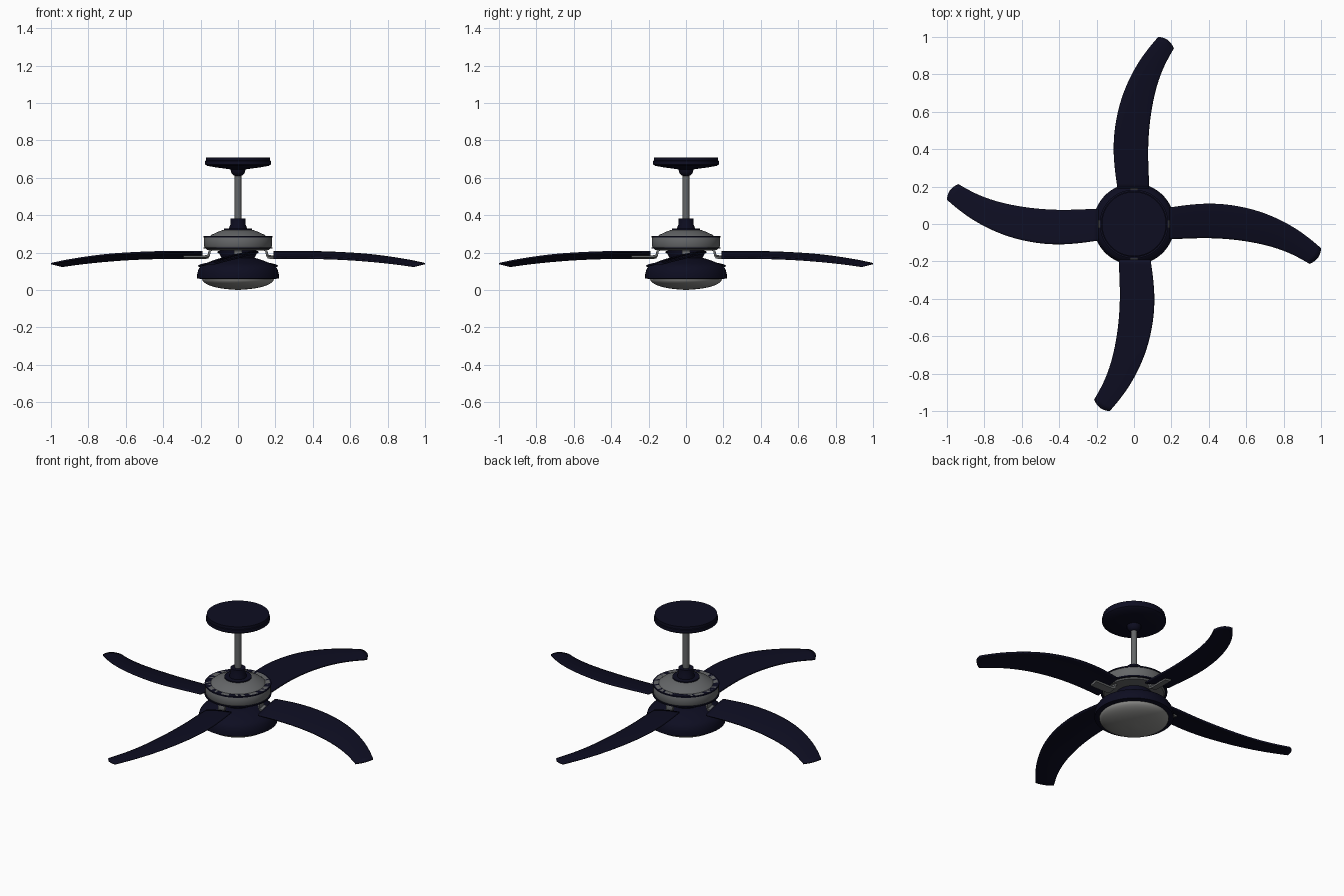
import bpy, bmesh, math
from mathutils import Vector, Matrix

cube = bpy.data.objects.get("Cube")
if cube:
    bpy.data.objects.remove(cube)


def material(name, r, g, b):
    m = bpy.data.materials.new(name)
    m.use_nodes = True
    m.diffuse_color = (r, g, b, 1)
    bsdf = m.node_tree.nodes["Principled BSDF"]
    bsdf.inputs["Base Color"].default_value = (r, g, b, 1)
    bsdf.inputs["Roughness"].default_value = 0.6
    return m


NAVY = material("dark navy", 0.004, 0.004, 0.015)
GREY = material("brushed grey", 0.13, 0.135, 0.14)
GLASS = material("frosted glass", 0.26, 0.26, 0.25)


def finish(name, bm, mat, angle=35):
    mesh = bpy.data.meshes.new(name)
    bm.to_mesh(mesh)
    bm.free()
    ob = bpy.data.objects.new(name, mesh)
    bpy.context.collection.objects.link(ob)
    mesh.materials.append(mat)
    bpy.ops.object.select_all(action="DESELECT")
    ob.select_set(True)
    bpy.context.view_layer.objects.active = ob
    bpy.ops.object.shade_smooth_by_angle(angle=math.radians(angle))
    return ob


def lathe(name, profile, mat, steps=64):
    """Spin a (radius, height) profile, top to bottom, about z."""
    bm = bmesh.new()
    vs = [bm.verts.new((r, 0, z)) for r, z in profile]
    es = [bm.edges.new(p) for p in zip(vs, vs[1:])]
    bmesh.ops.spin(bm, geom=vs + es, cent=(0, 0, 0), axis=(0, 0, 1),
                   angle=2 * math.pi, steps=steps)
    bmesh.ops.remove_doubles(bm, verts=bm.verts, dist=1e-5)
    bmesh.ops.recalc_face_normals(bm, faces=bm.faces)
    return finish(name, bm, mat)


# Ceiling mount, ball joint and rod
lathe("ceiling_canopy", [(0, .708), (.172, .708), (.172, .692), (.176, .69), (.176, .672),
                         (.165, .664), (.12, .656), (.04, .645), (0, .645)], NAVY)
lathe("ball_joint", [(0, .65), (.04, .65), (.038, .632), (.03, .618), (.018, .61), (0, .61)], NAVY)
lathe("down_rod", [(0, .63), (.018, .63), (.018, .36), (0, .36)], GREY, 32)
lathe("rod_collar", [(0, .382), (.041, .382), (.041, .35), (.047, .335), (.047, .328),
                     (.075, .328), (.075, .312), (0, .312)], NAVY)

# Motor housing with dark seams
lathe("motor_housing", [(0, .322), (.078, .322), (.105, .312), (.14, .296), (.15, .288),
                        (.176, .288), (.181, .28), (.181, .235), (.176, .225),
                        (.165, .214), (.1, .21), (0, .21)], GREY)
for label, z in (("upper", .284), ("lower", .224)):
    lathe(label + "_motor_seam", [(.15, z + .004), (.184, z + .004), (.184, z - .003),
                                  (.15, z - .003), (.15, z + .004)], NAVY)

# Light kit
lathe("switch_hub", [(0, .214), (.1, .214), (.098, .19), (.085, .165), (0, .165)], NAVY)
lathe("light_housing", [(0, .172), (.09, .172), (.13, .16), (.175, .142), (.2, .128), (.212, .11),
                        (.218, .085), (.218, .062), (.19, .058), (0, .058)], NAVY)
bowl = [(.192 * math.cos(a), .06 - .058 * math.sin(a))
        for a in [i * math.pi / 20 for i in range(10)]]
lathe("glass_bowl", [(.192, .064)] + bowl + [(0, .0)], GLASS)

# Blade outline: leading and trailing edges, root to tip
LEAD = [(.19, .088, .203), (.3, .104, .206), (.42, .112, .204), (.56, .098, .199),
        (.7, .06, .19), (.82, .004, .174), (.92, -.06, .158), (1.0, -.13, .14)]
TRAIL = [(.19, -.08, .17), (.28, -.077, .172), (.38, -.073, .171), (.5, -.078, .168),
         (.62, -.093, .162), (.74, -.119, .152), (.85, -.16, .14), (.94, -.212, .127)]
ACROSS = 4


def blade(index):
    bm = bmesh.new()
    turn = Matrix.Rotation(index * math.pi / 2, 4, "Z")
    rows = []
    for i, (a, b) in enumerate(zip(LEAD, TRAIL)):
        a, b = Vector(a), Vector(b)
        row = []
        for j in range(ACROSS + 1):
            t = j / ACROSS
            p = a.lerp(b, t)
            hump = 4 * t * (1 - t)
            p.z += .005 * hump
            if i == len(LEAD) - 1:
                p += Vector((.014, -.01, 0)) * hump
            row.append(bm.verts.new(turn @ p))
        rows.append(row)
    for r, s in zip(rows, rows[1:]):
        for j in range(ACROSS):
            bm.faces.new((r[j], r[j + 1], s[j + 1], s[j]))
    bmesh.ops.recalc_face_normals(bm, faces=bm.faces)
    ob = finish("blade_%d" % (index + 1), bm, NAVY)
    sub = ob.modifiers.new("smooth outline", "SUBSURF")
    sub.levels = sub.render_levels = 2
    sub.boundary_smooth = "PRESERVE_CORNERS"
    sol = ob.modifiers.new("thickness", "SOLIDIFY")
    sol.thickness, sol.offset = .009, 0


def bracket(index):
    """Bent flat arm that drops from the motor and runs under the blade."""
    path = [(.13, .216), (.146, .206), (.15, .185), (.158, .174), (.175, .17), (.29, .17)]
    bm = bmesh.new()
    tilt = .2
    rows = []
    for k, (x, z) in enumerate(path):
        half = .022
        lean = tilt if k > 2 else 0
        up = Vector((.012, 0, .003)) if k < 3 else Vector((.003, 0, .011))
        rows.append([bm.verts.new(Vector((x, y, z + y * lean)) + up * s)
                     for y, s in ((-half, 0), (half, 0), (half, 1), (-half, 1))])
    for r, s in zip(rows, rows[1:]):
        for j in range(4):
            bm.faces.new((r[j], r[j - 1], s[j - 1], s[j]))
    bm.faces.new(rows[0])
    bm.faces.new(rows[-1])
    bmesh.ops.recalc_face_normals(bm, faces=bm.faces)
    bm.transform(Matrix.Rotation(index * math.pi / 2, 4, "Z"))
    finish("blade_bracket_%d" % (index + 1), bm, GREY)


for n in range(4):
    blade(n)
    bracket(n)
